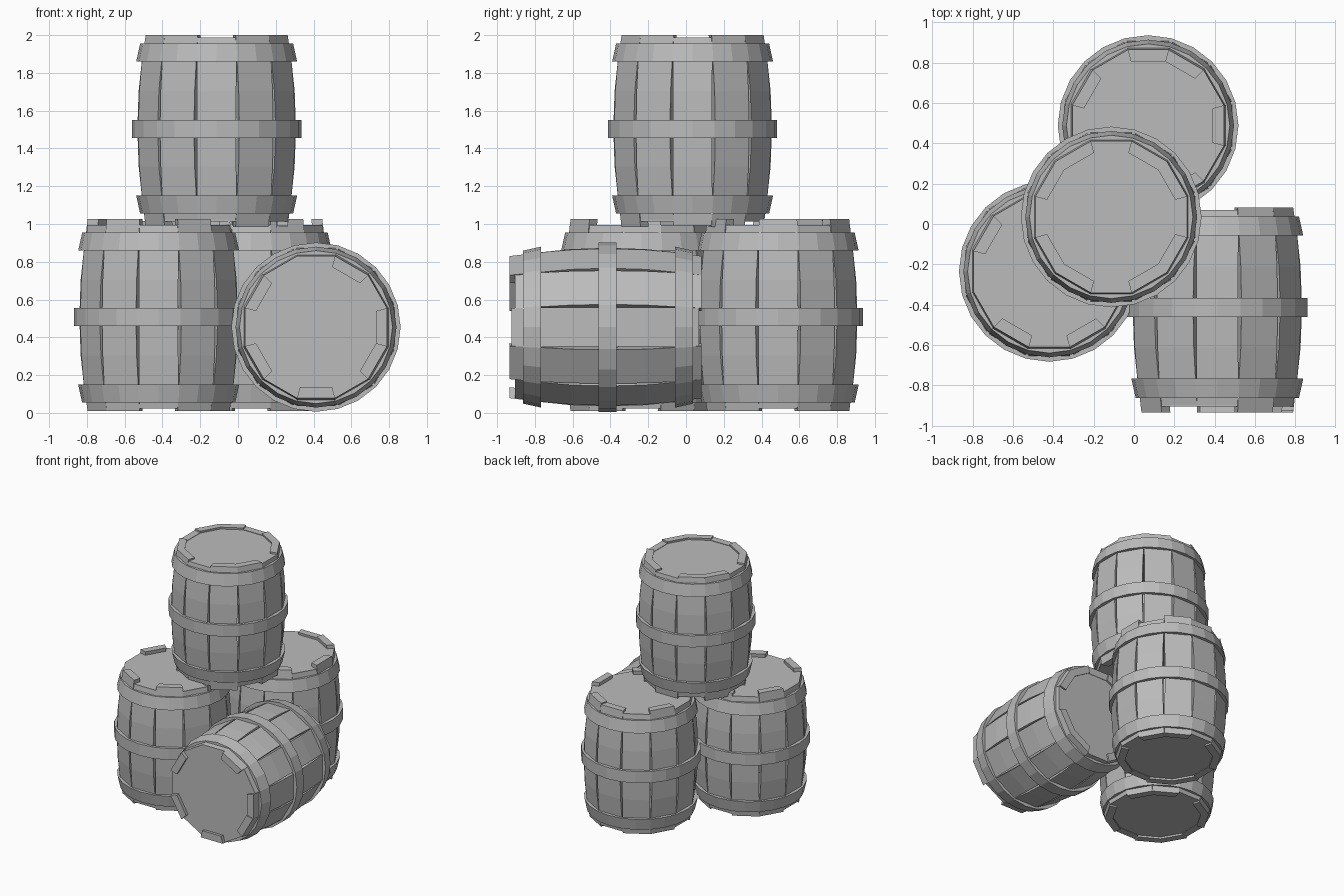
import bpy, bmesh, math
from mathutils import Matrix

cube = bpy.data.objects.get("Cube")
if cube:
    bpy.data.objects.remove(cube, do_unlink=True)

grey = bpy.data.materials.new("plain_grey")
grey.use_nodes = True
color = (0.5, 0.5, 0.5, 1)
grey.diffuse_color = color
grey.node_tree.nodes["Principled BSDF"].inputs["Base Color"].default_value = color

SIDES = 12
HALF = math.pi / SIDES
# Bulging outline: height along the barrel, flat radius, gap at each stave edge
OUTLINE = [(-0.36, 0.396, 0.002), (-0.2, 0.413, 0.007), (0, 0.42, 0.009),
           (0.2, 0.413, 0.007), (0.36, 0.396, 0.002)]
END_RADIUS, THICKNESS = 0.376, 0.058
LID_TOP = 0.492
RAISED = {5: 0.522, 7: 0.522, 9: 0.522, 11: 0.522, 0: 0.512, 2: 0.522}


def make_object(name, bm, matrix):
    bmesh.ops.recalc_face_normals(bm, faces=bm.faces[:])
    mesh = bpy.data.meshes.new(name)
    bm.to_mesh(mesh)
    bm.free()
    mesh.materials.append(grey)
    obj = bpy.data.objects.new(name, mesh)
    obj.matrix_world = matrix
    bpy.context.collection.objects.link(obj)


def loft(bm, rings):
    """Join closed rings of vertices and cap both ends."""
    n = len(rings[0])
    for a, b in zip(rings, rings[1:]):
        for i in range(n):
            j = (i + 1) % n
            bm.faces.new((a[i], a[j], b[j], b[i]))
    bm.faces.new(rings[0][::-1])
    bm.faces.new(rings[-1])


def add_stave(bm, k):
    turn = Matrix.Rotation(2 * HALF * k, 4, 'Z')
    bottom = -0.495 if k % 3 else -0.482
    outline = [(bottom, END_RADIUS, 0)] + OUTLINE
    outline.append((RAISED.get(k, LID_TOP - 0.007), END_RADIUS, 0))
    rings = []
    for z, r, gap in outline:
        corners = []
        for radius, side in ((r, -1), (r, 1), (r - THICKNESS, 1), (r - THICKNESS, -1)):
            width = radius * math.tan(HALF) - gap
            corners.append(bm.verts.new(turn @ Matrix.Translation((radius, side * width, z)).translation))
        rings.append(corners)
    loft(bm, rings)


def add_disc(bm, radius, low, high):
    rings = []
    for z in (low, high):
        rings.append([bm.verts.new((radius * math.cos(HALF * (2 * i + 1)),
                                    radius * math.sin(HALF * (2 * i + 1)), z))
                      for i in range(SIDES)])
    loft(bm, rings)


def add_hoop(bm, low, high, r_low, r_high):
    n, depth = SIDES * 2, 0.03
    section = ((r_low, low), (r_high, high), (r_high - depth, high), (r_low - depth, low))
    rings = [[bm.verts.new((r * math.cos(HALF * i), r * math.sin(HALF * i), z))
              for r, z in section] for i in range(n)]
    for i in range(n):
        a, b = rings[i], rings[(i + 1) % n]
        for j in range(4):
            k = (j + 1) % 4
            bm.faces.new((a[j], b[j], b[k], a[k]))


def barrel(name, matrix):
    # Bulged staves with slits between them
    bm = bmesh.new()
    for k in range(SIDES):
        add_stave(bm, k)
    make_object(name + "_staves", bm, matrix)
    # Lid over the short staves, and a base set inside the rim
    bm = bmesh.new()
    add_disc(bm, END_RADIUS / math.cos(HALF), LID_TOP - 0.007, LID_TOP)
    add_disc(bm, 0.335, -0.478, -0.46)
    make_object(name + "_lids", bm, matrix)
    # Three hoops
    bm = bmesh.new()
    add_hoop(bm, -0.045, 0.05, 0.448, 0.448)
    add_hoop(bm, 0.355, 0.45, 0.426, 0.405)
    add_hoop(bm, -0.45, -0.355, 0.405, 0.426)
    make_object(name + "_hoops", bm, matrix)


def place(x, y, z):
    return Matrix.Translation((x, y, z))


quarter = Matrix.Rotation(math.pi / 2, 4, 'Z')
tip = Matrix.Rotation(math.pi / 2, 4, 'X')
flip = Matrix.Rotation(math.pi, 4, 'X')

barrel("left_barrel", place(-0.42, -0.235, 0.504) @ quarter)
barrel("back_barrel", place(0.07, 0.488, 0.504) @ quarter)
barrel("top_barrel", place(-0.113, 0.035, 1.505) @ flip)
barrel("lying_barrel", place(0.413, -0.412, 0.454) @ tip)
